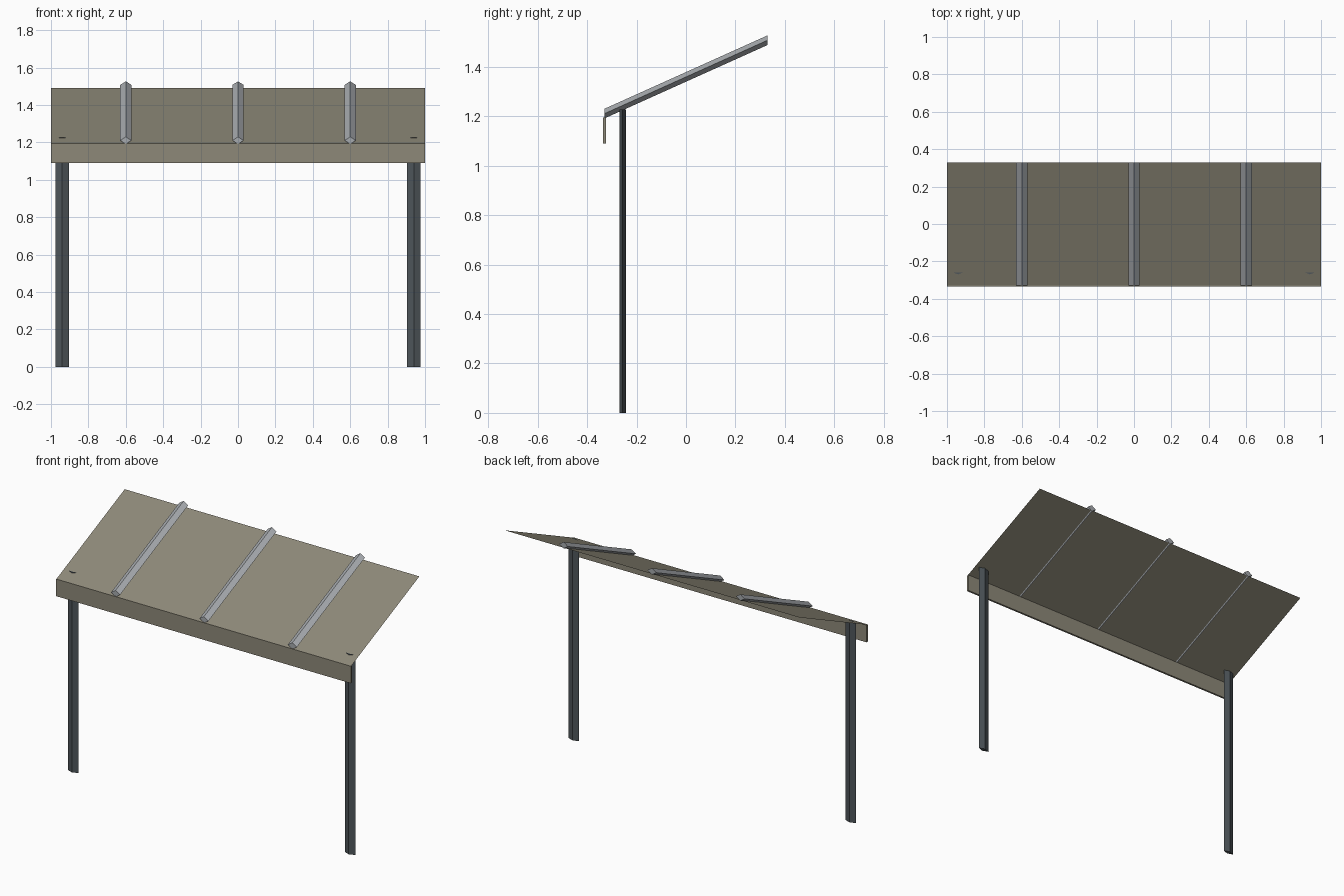
import bpy
import bmesh
from mathutils import Vector

if "Cube" in bpy.data.objects:
    bpy.data.objects.remove(bpy.data.objects["Cube"])

FRONT, BACK = -0.33, 0.33
Z_FRONT, Z_BACK = 1.195, 1.492


def material(name, rgb):
    m = bpy.data.materials.new(name)
    m.diffuse_color = (*rgb, 1)
    m.use_nodes = True
    m.node_tree.nodes["Principled BSDF"].inputs["Base Color"].default_value = m.diffuse_color
    return m


canvas = material("canvas", (0.27, 0.25, 0.19))
dark_metal = material("dark_metal", (0.075, 0.09, 0.1))
light_metal = material("light_metal", (0.38, 0.4, 0.42))


def extrude(name, profile, offset, mat):
    """Flat polygon, optionally extruded along an offset vector."""
    bm = bmesh.new()
    face = bm.faces.new([bm.verts.new(p) for p in profile])
    if offset is not None:
        r = bmesh.ops.extrude_face_region(bm, geom=[face], use_keep_orig=True)
        verts = [g for g in r["geom"] if isinstance(g, bmesh.types.BMVert)]
        bmesh.ops.translate(bm, verts=verts, vec=Vector(offset))
        bmesh.ops.recalc_face_normals(bm, faces=bm.faces)
    mesh = bpy.data.meshes.new(name)
    bm.to_mesh(mesh)
    bm.free()
    mesh.materials.append(mat)
    obj = bpy.data.objects.new(name, mesh)
    bpy.context.collection.objects.link(obj)
    return obj


# Sloping canopy sheet
extrude("canopy_sheet", [(-1, FRONT, Z_FRONT), (1, FRONT, Z_FRONT),
                         (1, BACK, Z_BACK), (-1, BACK, Z_BACK)], None, canvas)

# Hanging front flap
extrude("front_flap", [(-1, -0.335, 1.09), (1, -0.335, 1.09),
                       (1, -0.335, 1.195), (-1, -0.335, 1.195)],
        (0, 0.012, 0), canvas)

# Diamond-section ribs lying along the slope
for i, x in enumerate((-0.6, 0, 0.6)):
    z = Z_FRONT + 0.0155
    extrude(f"rib_{i + 1}", [(x - 0.03, FRONT, z), (x, FRONT, z - 0.0195),
                             (x + 0.03, FRONT, z), (x, FRONT, z + 0.0195)],
            (0, BACK - FRONT, Z_BACK - Z_FRONT), light_metal)

# Diamond-section front posts
for side, x in (("left", -0.94), ("right", 0.94)):
    y = -0.256
    extrude(f"{side}_post", [(x - 0.036, y, 0), (x, y - 0.013, 0),
                             (x + 0.036, y, 0), (x, y + 0.013, 0)],
            (0, 0, 1.227), dark_metal)
